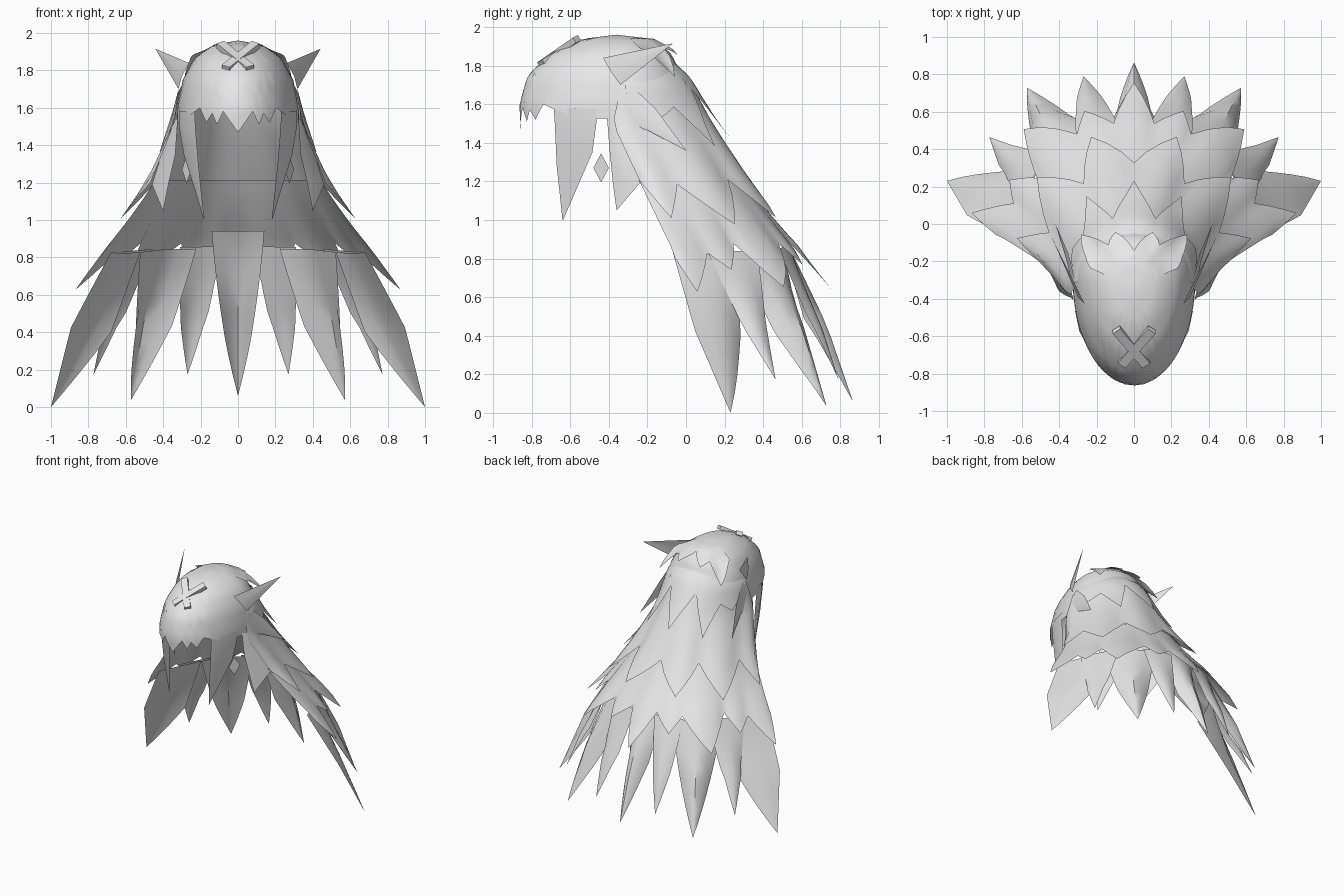
import bpy, bmesh, math
from mathutils import Vector

if "Cube" in bpy.data.objects:
    bpy.data.objects.remove(bpy.data.objects["Cube"])

hair = bpy.data.materials.new("hair grey")
hair.diffuse_color = (0.8, 0.8, 0.8, 1)
hair.use_nodes = True
hair.node_tree.nodes["Principled BSDF"].inputs["Base Color"].default_value = hair.diffuse_color

# Cape rings: side x, side y, side z, back y, back z (first ring is length -1)
CAPE = [(.235, -.31, 1.84, -.1, 1.85),
        (.315, -.34, 1.68, .01, 1.74), (.345, -.38, 1.5, .135, 1.5),
        (.46, -.24, 1.2, .32, 1.2), (.69, -.07, .84, .55, .86),
        (.90, .045, .43, .735, .46), (1.0, .23, .0, .865, .06)]
# Scalp rings: half width, middle y, z, front y, back y
SCALP = [(.0, -.36, 1.96, -.36, -.36), (.13, -.34, 1.938, -.54, -.17),
         (.235, -.31, 1.865, -.70, -.08), (.295, -.30, 1.75, -.82, -.02),
         (.325, -.30, 1.6, -.864, .05), (.33, -.30, 1.45, -.855, .10)]


def ring(table, s):
    s = max(0, min(s, len(table) - 1))
    i = min(int(s), len(table) - 2)
    return [a + (b - a) * (s - i) for a, b in zip(table[i], table[i + 1])]


def cape(s, u, off):
    """Point on the cape; u = 0 at the back, pi/2 at the side."""
    w, ys, zs, yb, zb = ring(CAPE, s + 1)
    sn, cs = math.sin(u), math.cos(u)
    # The lower cape is flatter between the back corner and the side
    t = (abs(u) - .64) / .93
    if s > 2 and 0 < t < 1:
        off -= min(1, (s - 2) / 2) * .08 * 4 * t * (1 - t)
    return (w * sn + off * sn, ys + (yb - ys) * cs + off * cs,
            zb + (zs - zb) * sn * sn + off * .2)


def scalp(s, u, off):
    """Point on the scalp; u = 0 at the front, pi at the back."""
    w, yc, z, yf, yb = ring(SCALP, s)
    sn, cs = math.sin(u), math.cos(u)
    reach = yc - yf if cs > 0 else yb - yc
    return ((w + off) * sn, yc - (reach + off) * cs, z + off * .3)


def crown(s, u, off):
    return scalp(s, math.pi - u, off)


def make(name, verts, faces):
    """Mesh object with outward normals and smooth shading."""
    mesh = bpy.data.meshes.new(name)
    bm = bmesh.new()
    vs = [bm.verts.new(v) for v in verts]
    for f in faces:
        bm.faces.new([vs[i] for i in f])
    bmesh.ops.remove_doubles(bm, verts=bm.verts, dist=.0005)
    bmesh.ops.recalc_face_normals(bm, faces=bm.faces)
    out = 0
    for f in bm.faces:
        c = f.calc_center_median()
        out += f.normal.dot(c - Vector((0, -.3, c.z - .3))) * f.calc_area()
    if out < 0:
        bmesh.ops.reverse_faces(bm, faces=bm.faces)
    bm.to_mesh(mesh)
    bm.free()
    mesh.materials.append(hair)
    ob = bpy.data.objects.new(name, mesh)
    bpy.context.collection.objects.link(ob)
    bpy.ops.object.select_all(action='DESELECT')
    ob.select_set(True)
    bpy.context.view_layer.objects.active = ob
    bpy.ops.object.shade_smooth_by_angle(angle=math.radians(40))
    return ob


def grid(name, rows):
    n = len(rows[0])
    verts = [p for r in rows for p in r]
    faces = [(i * n + j, i * n + j + 1, (i + 1) * n + j + 1, (i + 1) * n + j)
             for i in range(len(rows) - 1) for j in range(n - 1)]
    return make(name, verts, faces)


def shell(name, surf, cols, top, off0, off1, n=8):
    """Symmetric layer with a zigzag lower edge given as (angle, length)."""
    half = []
    for (u0, e0), (u1, e1) in zip(cols, cols[1:]):
        half += [(u0 + (u1 - u0) * k / 3, e0 + (e1 - e0) * k / 3) for k in range(3)]
    half.append(cols[-1])
    full = [(-u, e) for u, e in reversed(half[1:])] + half
    low = min(e for _, e in cols)
    high = max(e for _, e in cols)
    rows = []
    for i in range(n + 1):
        f = i / n
        row = []
        for u, e in full:
            lift = off0 + (off1 - off0) * f * f * (.1 + .9 * (e - low) / (high - low))
            row.append(surf(top + (e - top) * f, u, lift))
        rows.append(row)
    return grid(name, rows)


def feather(name, left, right, top, tip, off, dip, tip_off):
    """Leaf shaped lock; left and right are angles at top, middle and tip,
    dip sinks the left and right edges to give a raised middle."""
    rows = []
    for i in range(9):
        f = i / 8
        k = min(int(f * 2), 1)
        t = f * 2 - k
        a = left[k] + (left[k + 1] - left[k]) * t
        b = right[k] + (right[k + 1] - right[k]) * t
        s = top + (tip - top) * f
        sink = 1 - abs(2 * f - 1)
        row = []
        for j in range(5):
            e = j / 2 - 1
            d = (dip[0] if e < 0 else dip[1]) * e * e * sink
            row.append(cape(s, a + (b - a) * j / 4, off * (1 - f) + tip_off * f - d))
        rows.append(row)
    return grid(name, rows)


def sides(name, rows):
    """Small piece on both sides of the head."""
    for label, m in (("left", -1), ("right", 1)):
        grid(label + "_" + name, [[(m * x, y, z) for x, y, z in r] for r in rows])


# Scalp with jagged fringe
D = math.radians
shell("scalp", scalp, [(D(a), s) for a, s in [
    (0, 4.87), (14, 4.13), (20, 4.6), (25, 4.2), (31, 4.53), (39, 4.0), (48, 4.2),
    (68, 4.5), (90, 4.5), (110, 4.4), (140, 4.0), (180, 4.0)]], 0, 0, 0, 12)

# Layers from the crown to the lower cape
shell("crown_layer", crown, [(0, 1.2), (.35, 2.2), (.6, 1.8), (.85, 3.2),
                             (1.1, 2.2), (1.25, 1.8)], .9, .003, .075)
shell("nape_layer", cape, [(0, 1.3), (.35, .25), (.62, 1.42), (.88, .6),
                           (1.1, .9), (1.3, .4), (1.5, .1)], -1, .004, .045)
shell("middle_layer", cape, [(0, 2.0), (.36, 2.58), (.62, 1.98), (.93, 2.65),
                             (1.24, 2.05), (1.46, 2.55), (1.57, 2.0)], -.3, 0, .06)
shell("lower_layer", cape, [(0, 3.6), (.16, 2.95), (.34, 3.25), (.46, 2.95), (.76, 3.52),
                            (.96, 2.9), (1.12, 3.25), (1.27, 3.02),
                            (1.48, 3.55), (1.57, 3.1)], 1.95, -.01, .095)

# Long end feathers
feather("center_feather", (-.23, -.115, 0), (.23, .115, 0), 2.75, 5, -.015, (.09, .09), 0)
for label, m in (("left", -1), ("right", 1)):
    for part, a, b, top, tip, off, dip, end in [
            ("back_feather", (.335, .45, .625), (.95, .77, .625), 3.02, 5,
             -.015, (.07, .06), -.02),
            ("side_feather", (.95, 1.12, 1.57), (1.57, 1.57, 1.57), 3.02, 5,
             -.015, (.06, 0), 0),
            ("inner_back_feather", (.13, .19, .285), (.47, .38, .285), 3.0, 4.7,
             -.005, (.03, .03), -.01),
            ("inner_side_feather", (.75, .87, 1.03), (1.25, 1.13, 1.03), 3.0, 4.6,
             -.005, (.03, .03), .02)]:
        feather(label + "_" + part, [m * v for v in a], [m * v for v in b],
                top, tip, off, dip, end)

# Locks framing the face
sides("front_lock", [[(.23, -.685, 1.58), (.292, -.575, 1.58), (.316, -.46, 1.58)],
                     [(.228, -.68, 1.5), (.288, -.58, 1.5), (.315, -.465, 1.5)],
                     [(.21, -.67, 1.28), (.26, -.58, 1.31), (.29, -.485, 1.35)],
                     [(.18, -.64, 1.0), (.181, -.638, 1.001), (.182, -.636, 1.002)]])
sides("side_lock", [[(.322, -.41, 1.54), (.335, -.36, 1.54), (.335, -.28, 1.54)],
                    [(.335, -.395, 1.35), (.385, -.34, 1.35), (.41, -.27, 1.35)],
                    [(.37, -.38, 1.2), (.42, -.31, 1.18), (.46, -.24, 1.19)],
                    [(.40, -.36, 1.05), (.402, -.357, 1.053), (.404, -.354, 1.056)]])

# Swept locks behind the ears
sides("swept_lock", [[(.318, -.29, 1.7), (.331, -.32, 1.61), (.333, -.36, 1.52)],
                     [(.35, -.16, 1.58), (.362, -.19, 1.52), (.355, -.2, 1.465)],
                     [(.42, .0, 1.362), (.42, .0, 1.361), (.42, .0, 1.36)]])

# Pointed ear tufts
sides("ear_tuft", [[(.262, -.43, 1.84), (.3, -.39, 1.77), (.318, -.34, 1.70)],
                   [(.44, -.07, 1.915), (.44, -.07, 1.914), (.44, -.07, 1.913)]])

# Diamond earrings
sides("earring", [[(.275, -.44, 1.345), (.25, -.48, 1.27)],
                  [(.30, -.40, 1.27), (.275, -.44, 1.195)]])

# Crossed clips above the forehead
for label, m in (("left", -1), ("right", 1)):
    a, b = Vector((m * .095, -.565, 1.938)), Vector((-m * .065, -.75, 1.81))
    d = (b - a).normalized()
    side = d.cross(Vector((0, -.5, 1))).normalized() * .025
    up = side.cross(d).normalized() * .016
    verts = [p + i * side + j * up for p in (a, b) for i, j in
             ((-1, -1), (1, -1), (1, 1), (-1, 1))]
    make(label + "_clip", verts, [(0, 1, 2, 3), (4, 5, 6, 7), (0, 1, 5, 4),
                                  (1, 2, 6, 5), (2, 3, 7, 6), (3, 0, 4, 7)])
